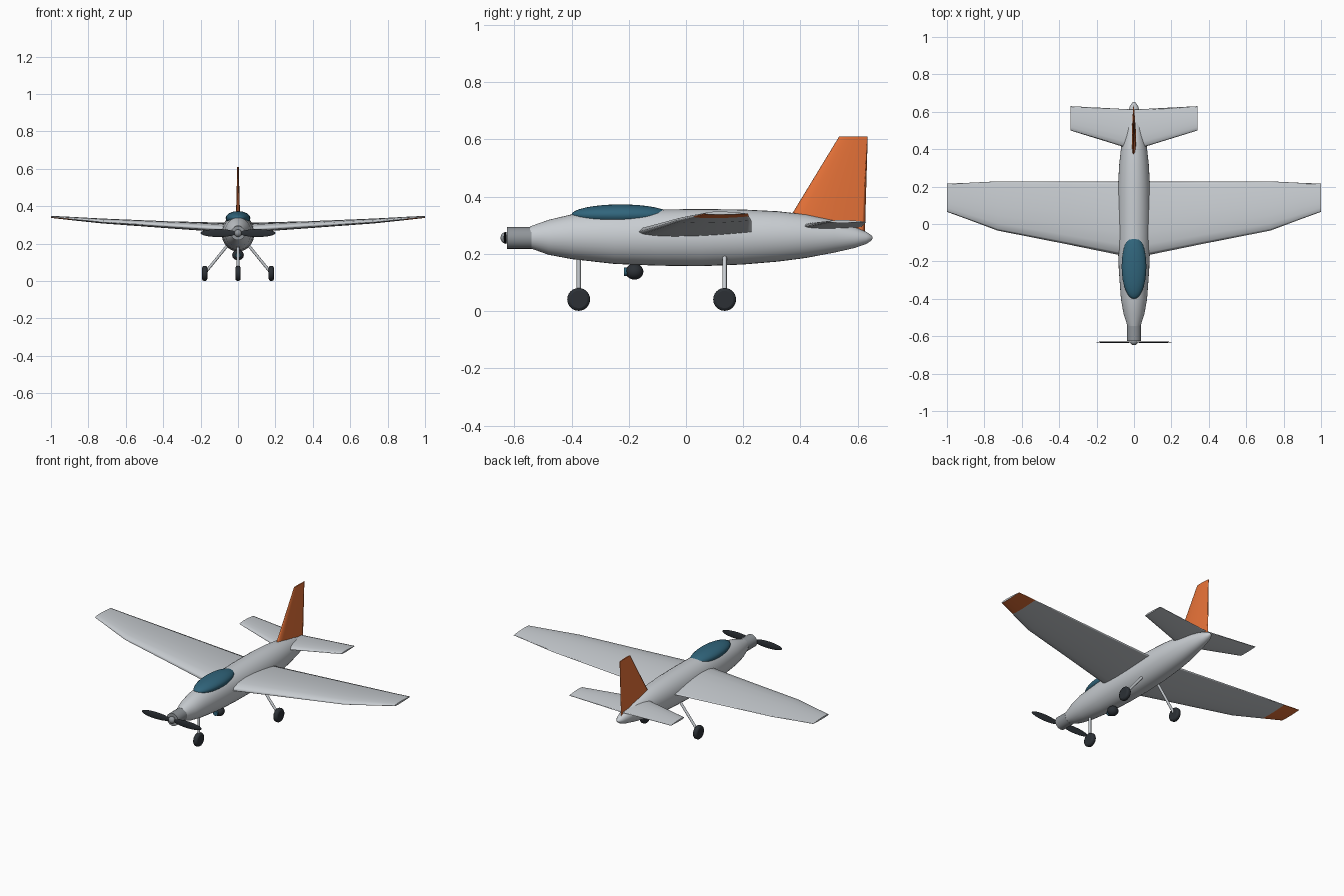
import bpy, bmesh, math
from mathutils import Vector, Matrix

if "Cube" in bpy.data.objects:
    bpy.data.objects.remove(bpy.data.objects["Cube"])


def material(name, rgb):
    m = bpy.data.materials.new(name)
    m.use_nodes = True
    m.diffuse_color = (*rgb, 1)
    m.node_tree.nodes["Principled BSDF"].inputs["Base Color"].default_value = (*rgb, 1)
    return m


GREY = material("light grey paint", (0.58, 0.61, 0.64))
ORANGE = material("orange paint", (0.80, 0.17, 0.04))
GLASS = material("blue glass", (0.03, 0.13, 0.20))
DARK = material("dark rubber", (0.025, 0.03, 0.036))
METAL = material("grey metal", (0.28, 0.30, 0.32))


def finish(name, bm, *mats):
    bmesh.ops.recalc_face_normals(bm, faces=bm.faces)
    mesh = bpy.data.meshes.new(name)
    bm.to_mesh(mesh)
    bm.free()
    for m in mats:
        mesh.materials.append(m)
    ob = bpy.data.objects.new(name, mesh)
    bpy.context.collection.objects.link(ob)
    return ob


def loft(name, rings, *mats):
    """Smooth skin through closed rings of points, with flat sharp-edged caps."""
    bm = bmesh.new()
    loops = [[bm.verts.new(p) for p in ring] for ring in rings]
    n = len(loops[0])
    for a, b in zip(loops, loops[1:]):
        for i in range(n):
            j = (i + 1) % n
            bm.faces.new((a[i], a[j], b[j], b[i])).smooth = True
    for end in (loops[0], loops[-1]):
        cap = bm.faces.new(end)
        for e in cap.edges:
            e.smooth = False
    return finish(name, bm, *mats)


def ellipse(y, half_width, z, half_height, n=32):
    return [(half_width * math.cos(t), y, z + half_height * math.sin(t))
            for t in (2 * math.pi * i / n for i in range(n))]


def airfoil(front, back, thickness, n=8):
    """Section points as (chord position, height), fuller above than below."""
    upper, lower = [], []
    for i in range(n + 1):
        c = (1 - math.cos(math.pi * i / n)) / 2
        h = 2.6 * thickness * math.sqrt(c) * (1 - c)
        y = front + c * (back - front)
        upper.append((y, 0.65 * h))
        lower.append((y, -0.35 * h))
    return upper + lower[-2:0:-1]


def lifting_surface(name, stations, *mats):
    """Horizontal surface from half-span stations: x, front, back, z, thickness."""
    full = [(-x, *rest) for x, *rest in reversed(stations) if x > 0] + stations
    rings = [[(x, y, z + h) for y, h in airfoil(f, b, t)] for x, f, b, z, t in full]
    return loft(name, rings, *mats)


def lathe(name, profile, origin, direction, mat, n=24):
    """Round part from (distance, radius) pairs along a direction."""
    turn = Vector(direction).to_track_quat("Z", "Y")
    rings = [[Vector(origin) + turn @ Vector((r * math.cos(t), r * math.sin(t), d))
              for t in (2 * math.pi * i / n for i in range(n))] for d, r in profile]
    return loft(name, rings, mat)


def rod(name, start, end, radius, mat):
    axis = Vector(end) - Vector(start)
    return lathe(name, [(0, radius), (axis.length, radius)], start, axis, mat, 12)


def ellipsoid(name, centre, radii, mat):
    bm = bmesh.new()
    bmesh.ops.create_uvsphere(
        bm, u_segments=32, v_segments=16, radius=1,
        matrix=Matrix.Translation(centre) @ Matrix.Diagonal((*radii, 1)))
    for f in bm.faces:
        f.smooth = True
    return finish(name, bm, mat)


# Fuselage and canopy
BODY = [(-0.545, 0.035, 0.258, 0.038), (-0.48, 0.056, 0.258, 0.061),
        (-0.4, 0.07, 0.26, 0.078), (-0.25, 0.081, 0.257, 0.092),
        (-0.1, 0.087, 0.257, 0.098), (0.05, 0.088, 0.257, 0.1),
        (0.2, 0.086, 0.259, 0.096), (0.32, 0.079, 0.261, 0.088),
        (0.42, 0.068, 0.262, 0.076), (0.52, 0.05, 0.261, 0.056),
        (0.59, 0.034, 0.257, 0.036), (0.63, 0.022, 0.256, 0.021),
        (0.648, 0.01, 0.256, 0.009), (0.652, 0.002, 0.256, 0.002)]
loft("fuselage", [ellipse(*s) for s in BODY], GREY)
ellipsoid("canopy", (0, -0.228, 0.336), (0.066, 0.173, 0.037), GLASS)

# Wing with orange undersides at the tips
wing = lifting_surface("wing", [
    (0, -0.182, 0.228, 0.272, 0.048), (0.36, -0.108, 0.228, 0.294, 0.038),
    (0.73, -0.035, 0.228, 0.317, 0.026), (0.89, 0.025, 0.22, 0.331, 0.018),
    (1, 0.065, 0.216, 0.341, 0.011)], GREY, ORANGE)
for f in wing.data.polygons:
    if abs(f.center.x) > 0.89 and f.normal.z < -0.3:
        f.material_index = 1

# Tail
lifting_surface("tailplane", [(0, 0.395, 0.612, 0.294, 0.024),
                              (0.34, 0.5, 0.63, 0.312, 0.01)], GREY)
fin_rings = []
for z, front, back, thick in ((0.27, 0.328, 0.625, 0.026), (0.61, 0.535, 0.635, 0.008)):
    fin_rings.append([((h - 0.15 * thick) * 1.0, y, z)
                      for y, h in airfoil(front, back, thick)])
loft("tail_fin", fin_rings, ORANGE)

# Motor and propeller
lathe("motor_housing", [(0, 0.038), (0.085, 0.038)], (0, -0.54, 0.256), (0, -1, 0), METAL)
ellipsoid("propeller_hub", (0, -0.63, 0.256), (0.02, 0.018, 0.02), METAL)
for side, label in ((1, "left"), (-1, "right")):
    ellipsoid(f"{label}_propeller_blade", (side * 0.105, -0.632, 0.256),
              (0.095, 0.005, 0.021), DARK)

# Landing gear
TYRE = [(-0.014, 0.03), (-0.011, 0.037), (-0.006, 0.04),
        (0.006, 0.04), (0.011, 0.037), (0.014, 0.03)]


def gear(label, top, hub):
    lathe(f"{label}_wheel", TYRE, hub, (1, 0, 0), DARK)
    rod(f"{label}_strut", top, hub, 0.0075, METAL if label == "none" else GREY)


gear("nose", (0, -0.375, 0.21), (0, -0.375, 0.041))
for side, label in ((1, "left"), (-1, "right")):
    gear(label, (side * 0.04, 0.135, 0.21), (side * 0.178, 0.135, 0.041))

# Belly camera
ellipsoid("camera_ball", (0, -0.18, 0.138), (0.031, 0.031, 0.028), DARK)
rod("camera_lens", (0, -0.19, 0.137), (0, -0.217, 0.137), 0.015, GLASS)
